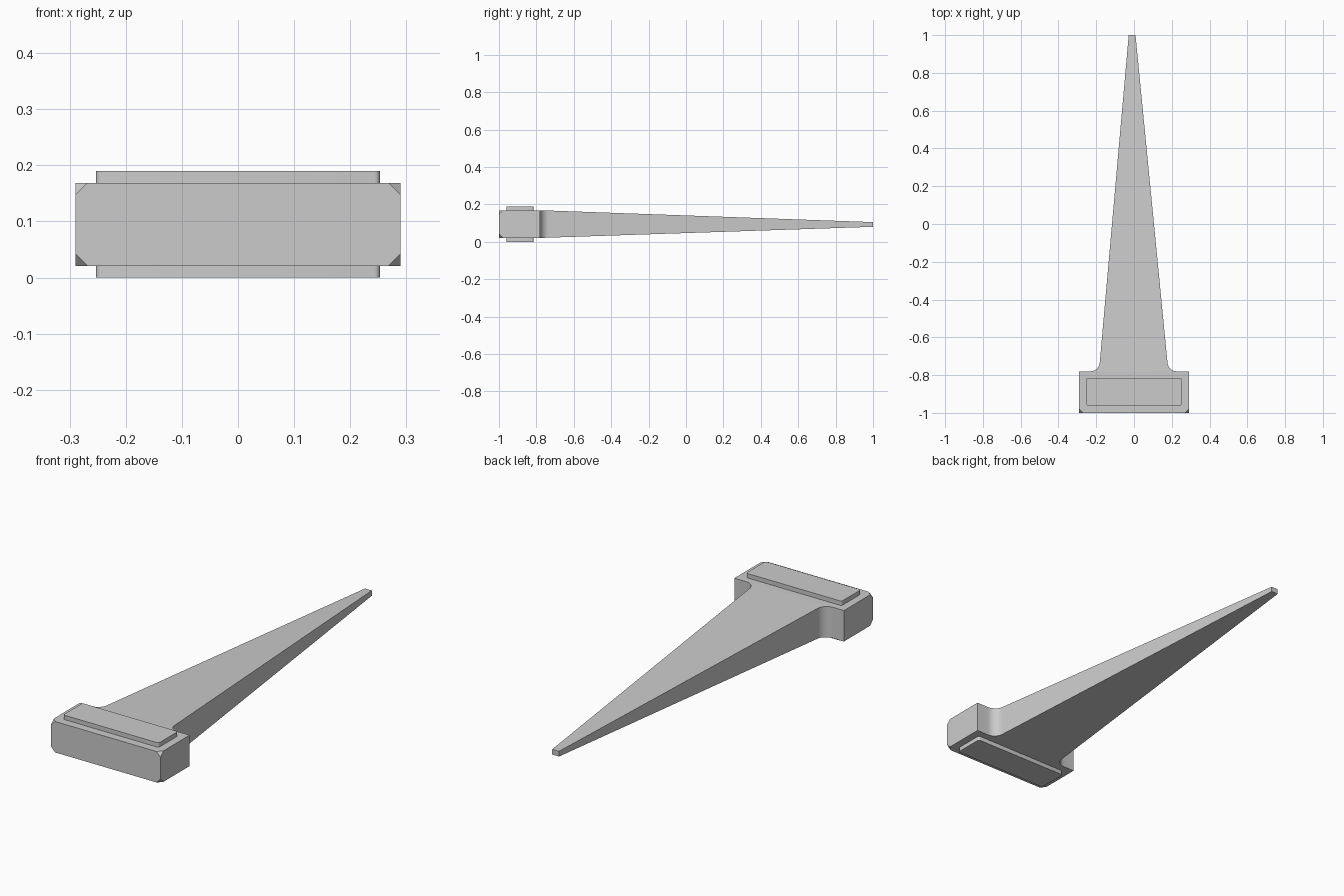
import bpy, bmesh
from math import sin, cos, pi, radians

if "Cube" in bpy.data.objects:
    bpy.data.objects.remove(bpy.data.objects["Cube"], do_unlink=True)

# Single plain grey
grey = bpy.data.materials.new("grey")
grey.use_nodes = True
colour = (0.6, 0.6, 0.6, 1)
grey.diffuse_color = colour
grey.node_tree.nodes["Principled BSDF"].inputs["Base Color"].default_value = colour

BOTTOM, TOP = 0.021, 0.169       # head faces
FRONT, BACK, TIP = -1.0, -0.78, 1.0
HALF_WIDTH = 0.29
FILLET = 0.05


def finish(name, bm):
    """Turn a bmesh into a shaded, coloured object."""
    bmesh.ops.recalc_face_normals(bm, faces=bm.faces)
    mesh = bpy.data.meshes.new(name)
    bm.to_mesh(mesh)
    bm.free()
    mesh.materials.append(grey)
    ob = bpy.data.objects.new(name, mesh)
    bpy.context.collection.objects.link(ob)
    bpy.ops.object.select_all(action="DESELECT")
    ob.select_set(True)
    bpy.context.view_layer.objects.active = ob
    bpy.ops.object.shade_smooth_by_angle(angle=radians(30))


def blade_side(root_x, tip_x, sign, steps=8):
    """Fillet out of the head, then a straight edge to the tip."""
    cx, cy = root_x + sign * FILLET, BACK + FILLET
    arc = [(cx - sign * FILLET * sin(a), cy - FILLET * cos(a))
           for a in (i * pi / 2 / steps for i in range(steps + 1))]
    return arc + [(tip_x, TIP)]


# Head and tapering blade as one body
bm = bmesh.new()
new = lambda pts: [bm.verts.new((x, y, TOP)) for x, y in pts]
right = new(blade_side(-0.181, -0.028, -1))
left = new(blade_side(0.177, 0.008, 1))
front = new([(-HALF_WIDTH, FRONT), (HALF_WIDTH, FRONT)])
back = new([(HALF_WIDTH, BACK), (-HALF_WIDTH, BACK)])
head = bm.faces.new(front + [back[0], left[0], right[0], back[1]])
blade = bm.faces.new(left + right[::-1])
ext = bmesh.ops.extrude_face_region(bm, geom=[head, blade], use_keep_orig=True)
for v in ext["geom"]:
    if isinstance(v, bmesh.types.BMVert):
        v.co.z = BOTTOM

# Taper the blade thickness toward the tip
middle = (TOP + BOTTOM) / 2
for v in bm.verts:
    t = max(0, (v.co.y - BACK) / (TIP - BACK))
    v.co.z = middle + (v.co.z - middle) * (1 - 0.83 * t) - 0.002 * t

# Cut the four front corners
corners = [v for v in bm.verts if v.co.y < FRONT + 0.001]
bmesh.ops.bevel(bm, geom=corners, offset=0.022, segments=1,
                affect="VERTICES", offset_type="OFFSET")
finish("head_and_blade", bm)

# Raised pads above and below the head
for name, low, high in (("top_pad", TOP - 0.01, 0.19), ("bottom_pad", 0, BOTTOM + 0.01)):
    bm = bmesh.new()
    bmesh.ops.create_cube(bm, size=1)
    for v in bm.verts:
        v.co.x *= 0.506
        v.co.y = -0.888 + v.co.y * 0.146
        v.co.z = high if v.co.z > 0 else low
    upright = [e for e in bm.edges if abs(e.verts[0].co.z - e.verts[1].co.z) > 0.001]
    bmesh.ops.bevel(bm, geom=upright, offset=0.01, segments=4, profile=0.5, affect="EDGES")
    finish(name, bm)
